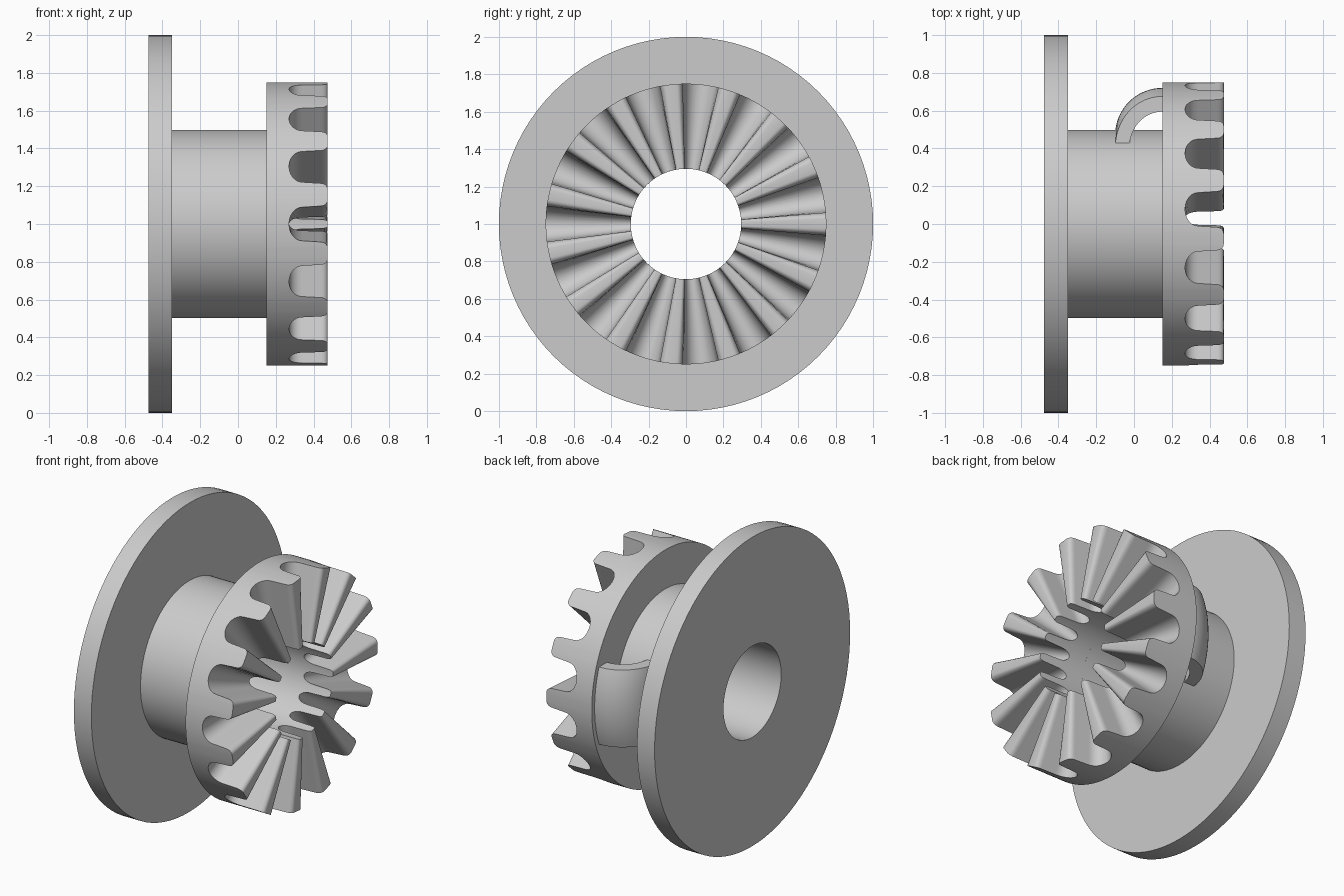
import bpy
import bmesh
import math

cube = bpy.data.objects.get("Cube")
if cube:
    bpy.data.objects.remove(cube, do_unlink=True)

AXIS_Z = 1.0
BORE = 0.295
GEAR_R = 0.75
GEAR_BACK, FLOOR, TIP = 0.15, 0.27, 0.475
TEETH = 15

steel = bpy.data.materials.new("grey_steel")
steel.use_nodes = True
GREY = (0.6, 0.6, 0.6, 1)
steel.diffuse_color = GREY
steel.node_tree.nodes["Principled BSDF"].inputs["Base Color"].default_value = GREY


def polar(x, r, a):
    """Point around the x axis; angle zero faces the front, then turns up."""
    return (x, -r * math.cos(a), AXIS_Z + r * math.sin(a))


def finish(name, bm):
    bmesh.ops.recalc_face_normals(bm, faces=bm.faces)
    mesh = bpy.data.meshes.new(name)
    bm.to_mesh(mesh)
    bm.free()
    mesh.materials.append(steel)
    obj = bpy.data.objects.new(name, mesh)
    bpy.context.collection.objects.link(obj)
    bpy.ops.object.select_all(action='DESELECT')
    obj.select_set(True)
    bpy.context.view_layer.objects.active = obj
    bpy.ops.object.shade_smooth_by_angle(angle=math.radians(28))
    return obj


def bridge(bm, rings, close_rings):
    """Join neighbouring closed loops of vertices with quads."""
    pairs = list(zip(rings, rings[1:]))
    if close_rings:
        pairs.append((rings[-1], rings[0]))
    for a, b in pairs:
        n = len(a)
        for i in range(n):
            j = (i + 1) % n
            bm.faces.new((a[i], a[j], b[j], b[i]))


# Flange and hub: one turned profile with a through bore
bm = bmesh.new()
profile = [(-0.475, BORE), (-0.475, 1.0), (-0.35, 1.0),
           (-0.35, 0.497), (GEAR_BACK, 0.497), (GEAR_BACK, BORE)]
steps = 96
rings = [[bm.verts.new(polar(x, r, math.tau * i / steps)) for i in range(steps)]
         for x, r in profile]
bridge(bm, rings, True)
finish("flange_and_hub", bm)

# Half of one tooth space: (degrees from the gap centre, x)
half = []
for k in range(7):
    t = math.radians(15 * k)
    half.append((6.8 * math.sin(t), FLOOR + 0.07 * (1 - math.cos(t))))
for k in range(6):
    t = math.radians(18 * k)
    half.append((7.3 + 2.6 * (1 - math.cos(t)), TIP - 0.035 * (1 - math.sin(t))))
space = [(-a, x) for a, x in reversed(half[1:])] + half

# Face-toothed clutch ring: the tooth outline lofted radially
bm = bmesh.new()
outline = [(math.radians(360 / TEETH * n + a), x) for n in range(TEETH) for a, x in space]
rings = []
for r, back in ((BORE, True), (GEAR_R, True), (GEAR_R, False), (BORE, False)):
    rings.append([bm.verts.new(polar(GEAR_BACK if back else x, r, a)) for a, x in outline])
bridge(bm, rings, True)
finish("toothed_clutch_ring", bm)

# Curved lug between the clutch ring and the hub, trimmed flat above and below
bm = bmesh.new()
centre_r, outer, inner, half_height = 0.47, 0.25, 0.175, 0.25
arc = [math.radians(90 * k / 16) for k in range(17)]
section = [(GEAR_BACK - q * math.cos(t), centre_r + q * math.sin(t))
           for q, ts in ((outer, arc), (inner, arc[::-1])) for t in ts]
rings = []
for k in range(17):
    z = half_height * (k / 8 - 1)
    rings.append([bm.verts.new((x, math.sqrt(r * r - z * z), AXIS_Z + z)) for x, r in section])
bridge(bm, rings, False)
for ring in (rings[0], rings[-1]):
    n = len(ring)
    for i in range(n // 2 - 1):
        bm.faces.new((ring[i], ring[i + 1], ring[n - 2 - i], ring[n - 1 - i]))
finish("curved_lug", bm)
